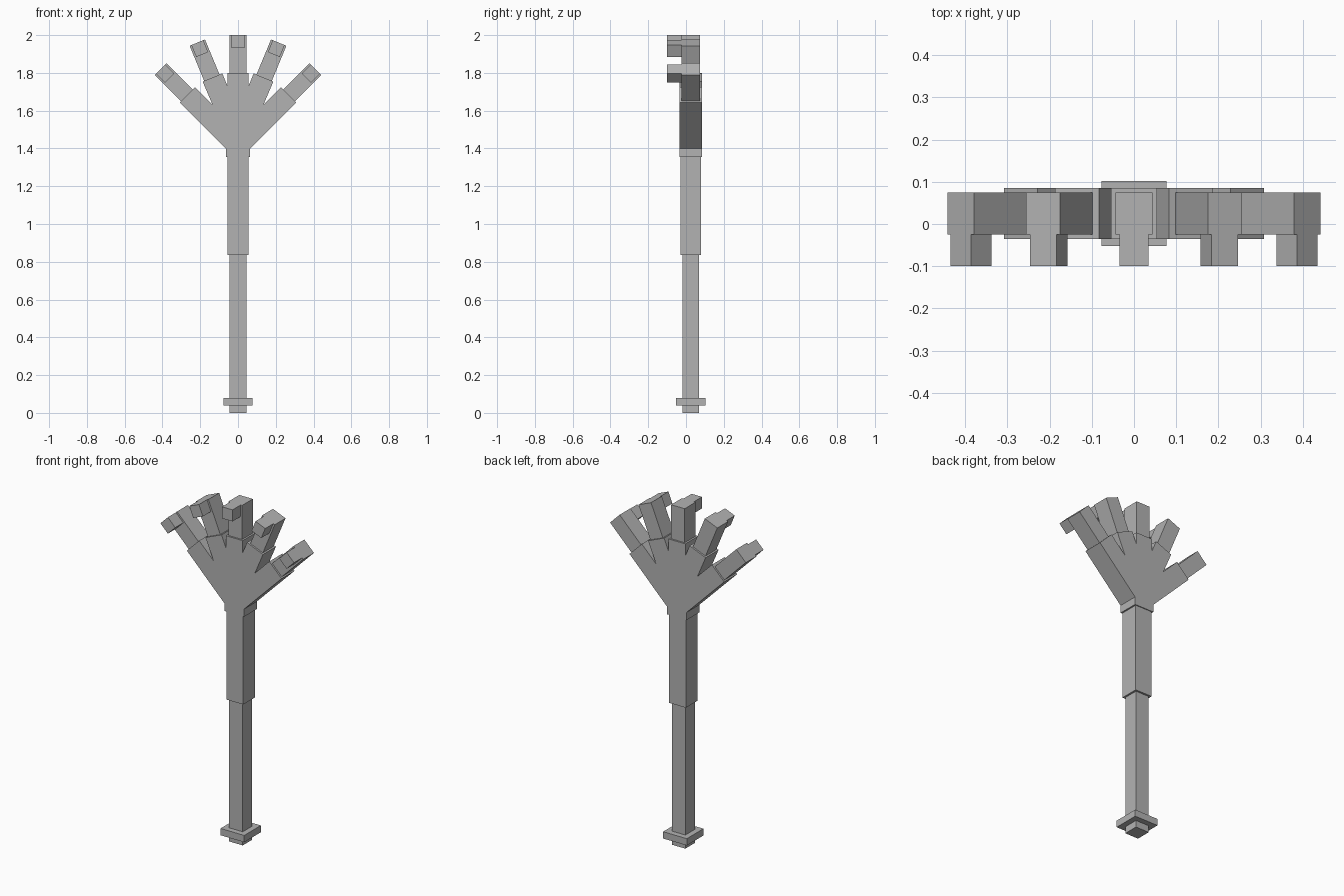
import bpy, bmesh, math
from mathutils import Matrix, Vector

if "Cube" in bpy.data.objects:
    bpy.data.objects.remove(bpy.data.objects["Cube"])

YC = 0.025  # depth centre of the shaft and hand

grey = bpy.data.materials.new("grey")
grey.diffuse_color = (0.45, 0.45, 0.45, 1)
grey.use_nodes = True
grey.node_tree.nodes["Principled BSDF"].inputs["Base Color"].default_value = grey.diffuse_color


def finish(name, bm):
    bmesh.ops.recalc_face_normals(bm, faces=bm.faces)
    mesh = bpy.data.meshes.new(name)
    bm.to_mesh(mesh)
    bm.free()
    mesh.materials.append(grey)
    obj = bpy.data.objects.new(name, mesh)
    bpy.context.collection.objects.link(obj)


def box(name, x, y, z, pivot=0.0, angle=0.0):
    """Box from (min, max) ranges, tilted sideways about (0, pivot)."""
    bm = bmesh.new()
    bmesh.ops.create_cube(bm, size=1)
    size = [r[1] - r[0] for r in (x, y, z)]
    mid = Vector([(r[0] + r[1]) / 2 for r in (x, y, z)])
    tilt = Matrix.Translation((0, 0, pivot)) @ Matrix.Rotation(angle, 4, 'Y')
    bm.transform(tilt @ Matrix.Translation(mid) @ Matrix.Diagonal((*size, 1)))
    finish(name, bm)


def post(name, half, z0, z1):
    box(name, (-half, half), (YC - half, YC + half), (z0, z1))


# Handle
post("shaft", 0.044, 0.0, 0.84)
post("pommel_collar", 0.077, 0.04, 0.08)
post("grip", 0.055, 0.835, 1.36)

# Palm with wrist and five knuckle stubs: mirrored outline, extruded in depth
half = [(0.064, 1.355), (0.064, 1.40), (0.308, 1.644), (0.228, 1.724),
        (0.134, 1.63), (0.187, 1.754), (0.083, 1.797), (0.055, 1.729),
        (0.055, 1.80)]
outline = half + [(-x, z) for x, z in reversed(half)]
bm = bmesh.new()
face = bm.faces.new([bm.verts.new((x, YC - 0.06, z)) for x, z in outline])
ext = bmesh.ops.extrude_face_region(bm, geom=[face], use_keep_orig=True)
bmesh.ops.translate(bm, vec=(0, 0.12, 0),
                    verts=[v for v in ext["geom"] if isinstance(v, bmesh.types.BMVert)])
finish("palm", bm)

# Fingers with bent fingertips: (name, tilt in degrees, pivot height, reach)
fingers = [("outer_left", -45, 1.41, 0.58), ("inner_left", -22.5, 1.44, 0.563),
           ("middle", 0, 1.41, 0.59), ("inner_right", 22.5, 1.44, 0.563),
           ("outer_right", 45, 1.41, 0.58)]
for name, deg, pivot, reach in fingers:
    a = math.radians(deg)
    box(name + "_finger", (-0.044, 0.044), (YC - 0.05, YC + 0.05),
        (reach - 0.24, reach), pivot, a)
    box(name + "_fingertip", (-0.034, 0.034), (-0.1, YC - 0.05),
        (reach - 0.068, reach), pivot, a)
